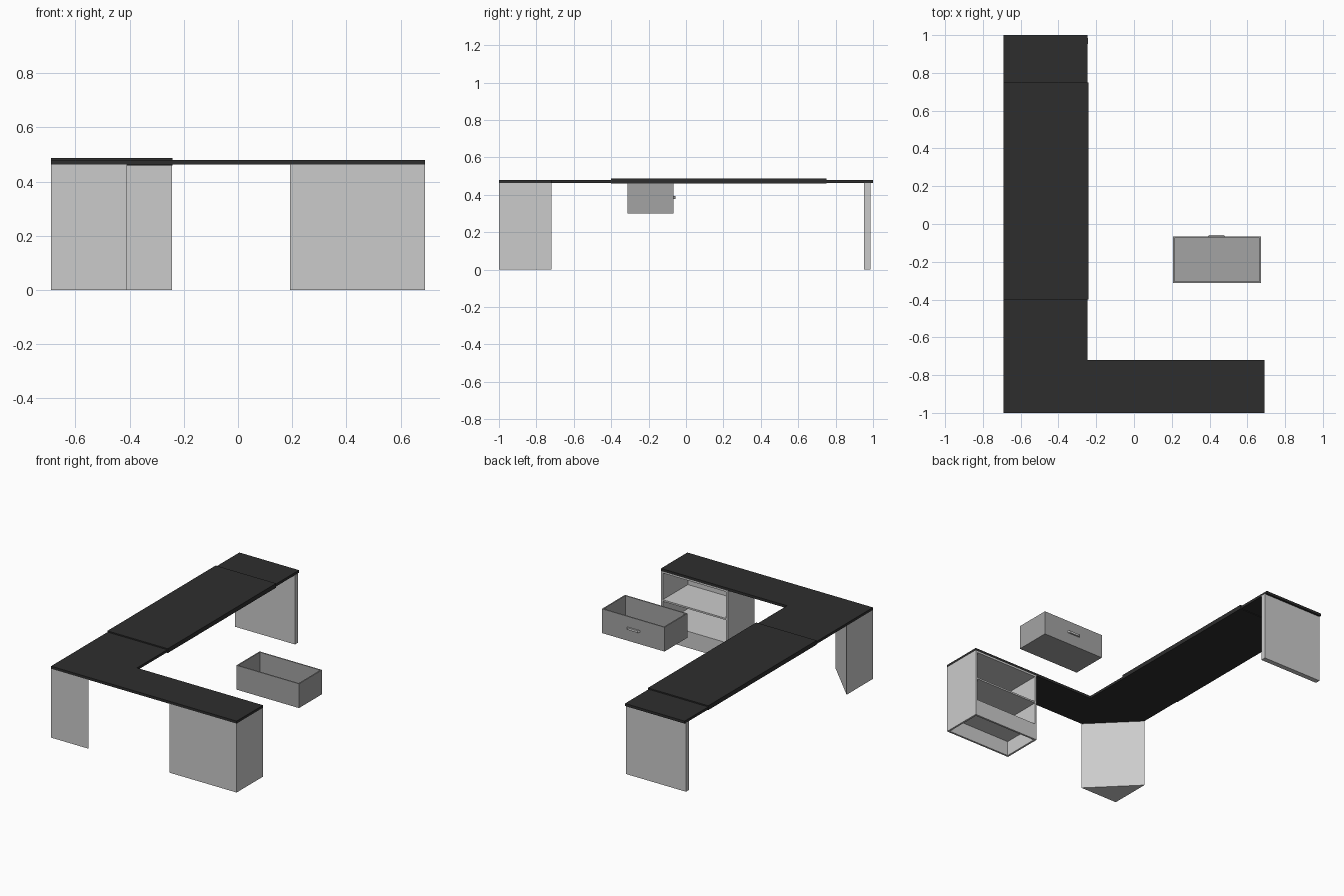
import bpy, bmesh

if "Cube" in bpy.data.objects:
    bpy.data.objects.remove(bpy.data.objects["Cube"])


def material(name, v):
    m = bpy.data.materials.new(name)
    m.diffuse_color = (v, v, v, 1)
    m.use_nodes = True
    m.node_tree.nodes["Principled BSDF"].inputs["Base Color"].default_value = m.diffuse_color
    return m


BLACK = material("black_top", 0.027)
LIGHT = material("light_grey_panel", 0.60)
GREY = material("mid_grey_drawer", 0.37)


def finish(name, bm, mat):
    bmesh.ops.recalc_face_normals(bm, faces=bm.faces)
    me = bpy.data.meshes.new(name)
    bm.to_mesh(me)
    bm.free()
    me.materials.append(mat)
    ob = bpy.data.objects.new(name, me)
    bpy.context.collection.objects.link(ob)
    return ob


def prism(name, outline, z0, z1, mat):
    """Extrude a flat xy outline from z0 to z1."""
    bm = bmesh.new()
    face = bm.faces.new([bm.verts.new((x, y, z0)) for x, y in outline])
    top = bmesh.ops.extrude_face_region(bm, geom=[face])["geom"]
    for v in top:
        if isinstance(v, bmesh.types.BMVert):
            v.co.z = z1
    return finish(name, bm, mat)


def box(name, x0, x1, y0, y1, z0, z1, mat):
    return prism(name, [(x0, y0), (x1, y0), (x1, y1), (x0, y1)], z0, z1, mat)


# L-shaped worktop and the raised pad on its long arm
prism("worktop", [(-0.69, -1), (0.69, -1), (0.69, -0.72), (-0.247, -0.72),
                  (-0.247, 1), (-0.69, 1)], 0.463, 0.48, BLACK)
box("raised_pad", -0.691, -0.242, -0.40, 0.75, 0.459, 0.488, BLACK)

# Supports: end panel and triangular corner post
box("end_panel", -0.69, -0.243, 0.952, 0.986, 0, 0.463, LIGHT)
prism("corner_post", [(-0.69, -1), (-0.41, -1), (-0.69, -0.72)], 0, 0.463, LIGHT)

# Cabinet, open at the back and under the plinth
T = 0.013
X0, X1, Y0, Y1 = 0.192, 0.69, -1.0, -0.72
box("cabinet_left_side", X0, X0 + T, Y0, Y1, 0, 0.463, LIGHT)
box("cabinet_right_side", X1 - T, X1, Y0, Y1, 0, 0.463, LIGHT)
box("cabinet_front_panel", X0 + T, X1 - T, Y0, Y0 + T, 0, 0.463, LIGHT)
box("cabinet_plinth", X0 + T, X1 - T, Y1 - T, Y1, 0, 0.10, LIGHT)
for name, z in (("bottom_shelf", 0.10), ("middle_shelf", 0.262), ("cabinet_top", 0.452)):
    box(name, X0 + T, X1 - T, Y0 + T, Y1, z, z + 0.011, LIGHT)

# Separate drawer: open box from thin boards
W = 0.008
DX0, DX1, DY0, DY1, DZ0, DZ1 = 0.207, 0.672, -0.312, -0.067, 0.30, 0.463
box("drawer_floor", DX0, DX1, DY0, DY1, DZ0, DZ0 + W, GREY)
for name, y in (("drawer_back", DY0), ("drawer_face", DY1 - W)):
    box(name, DX0, DX1, y, y + W, DZ0 + W, DZ1, GREY)
for name, x in (("drawer_left_side", DX0), ("drawer_right_side", DX1 - W)):
    box(name, x, x + W, DY0 + W, DY1 - W, DZ0 + W, DZ1, GREY)

# Tapered pull handle
prism("drawer_handle", [(0.39, DY1), (0.485, DY1), (0.475, DY1 + 0.01), (0.40, DY1 + 0.01)],
      0.378, 0.392, LIGHT)
